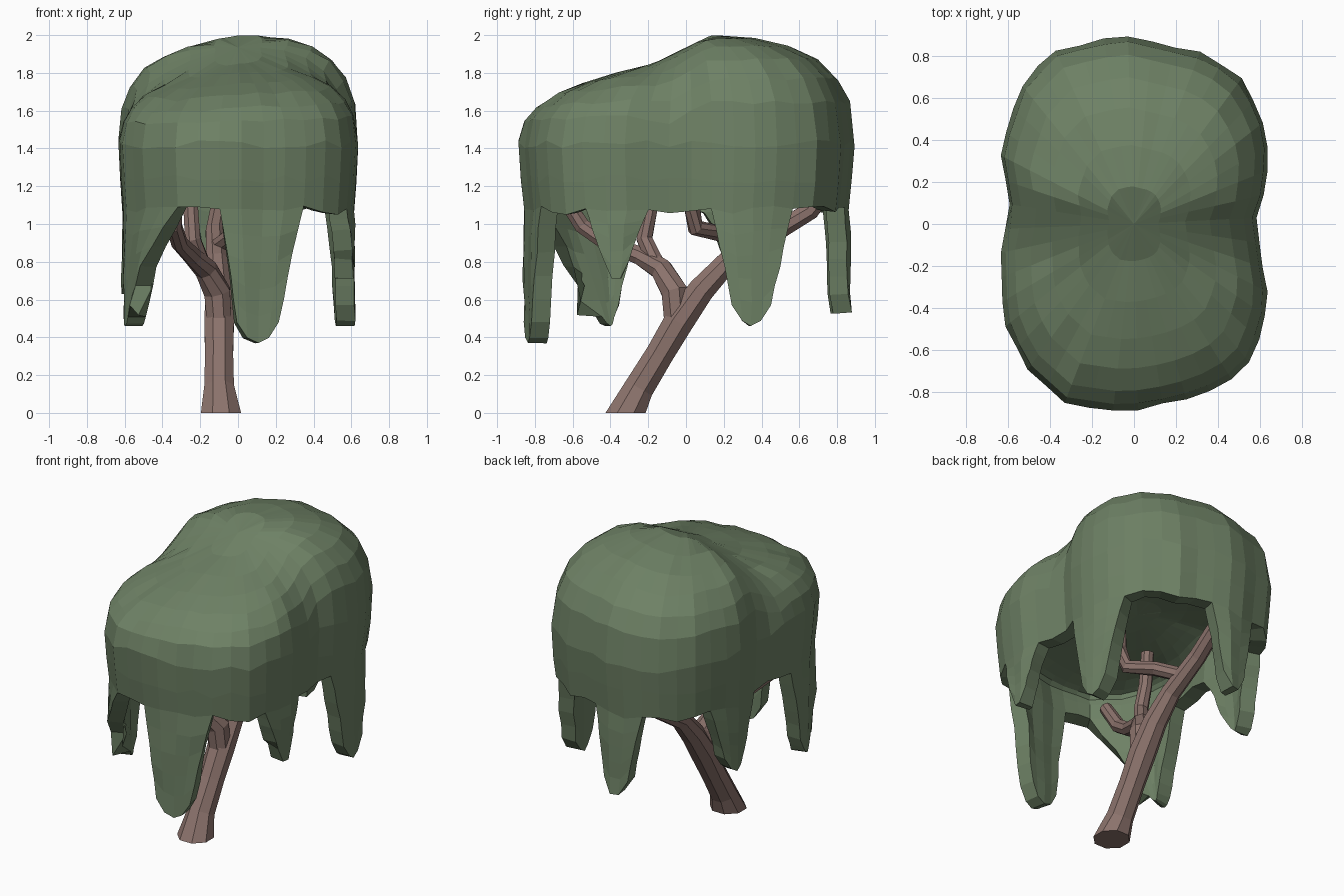
import bpy, bmesh, math, random
from mathutils import Vector

if "Cube" in bpy.data.objects:
    bpy.data.objects.remove(bpy.data.objects["Cube"])

random.seed(4)


def material(name, rgb):
    m = bpy.data.materials.new(name)
    m.diffuse_color = (*rgb, 1)
    m.use_nodes = True
    m.node_tree.nodes["Principled BSDF"].inputs["Base Color"].default_value = m.diffuse_color
    return m


leaf_green = material("leaf_green", (0.155, 0.22, 0.13))
bark_brown = material("bark_brown", (0.26, 0.17, 0.15))


def add_object(name, bm, mat):
    me = bpy.data.meshes.new(name)
    bm.to_mesh(me)
    bm.free()
    me.materials.append(mat)
    ob = bpy.data.objects.new(name, me)
    bpy.context.collection.objects.link(ob)
    return ob


def lerp_table(table, v):
    if v <= table[0][0]:
        return table[0][1]
    for (a, p), (b, q) in zip(table, table[1:]):
        if v <= b:
            return p + (q - p) * (v - a) / (b - a)
    return table[-1][1]


# Plan outline of the crown, counter-clockwise, sampled evenly by length
PLAN = [(0.58, 0.03), (0.63, 0.17), (0.64, 0.37), (0.61, 0.53), (0.51, 0.69), (0.37, 0.80),
        (0.16, 0.85), (-0.05, 0.90), (-0.2, 0.87), (-0.37, 0.83), (-0.53, 0.67), (-0.6, 0.47),
        (-0.64, 0.35), (-0.59, 0.05), (-0.63, -0.12), (-0.62, -0.45), (-0.53, -0.67),
        (-0.33, -0.85), (-0.05, -0.89), (0.2, -0.85), (0.42, -0.77), (0.54, -0.67),
        (0.62, -0.48), (0.635, -0.35), (0.6, -0.12)]
dense = []
for i, p in enumerate(PLAN):
    a, b = Vector(p), Vector(PLAN[(i + 1) % len(PLAN)])
    dense += [a.lerp(b, k / 40) for k in range(40)]
dense.append(dense[0].copy())
M = len(dense) - 1
length = [0.0]
for p, q in zip(dense, dense[1:]):
    length.append(length[-1] + (q - p).length)
TOTAL = length[-1]


def outline(u):
    d = (u % 1.0) * TOTAL
    return dense[next(k for k in range(M) if length[k + 1] >= d)].copy()


def param(x, y):
    i = min(range(M), key=lambda k: (dense[k] - Vector((x, y))).length)
    return length[i] / TOTAL


# Canopy: dome with a low front lobe and a high back lobe, then a short wall
N = 44
RIDGE = [(-0.9, 1.74), (-0.5, 1.79), (-0.2, 1.84), (-0.05, 1.91), (0.13, 2.0), (0.9, 2.0)]
EDGE = 1.42


def dome_z(x, y, s):
    top = lerp_table(RIDGE, y) - 0.06 * min(1, max(0, -x / 0.35))
    z = EDGE + (top - EDGE) * max(0, 1 - s ** 3) ** 0.39
    return z - 0.07 * math.exp(-((y + 0.1) / 0.12) ** 2) * s * s


def jit(a):
    return random.uniform(-a, a)


bm = bmesh.new()
centre = bm.verts.new((0, 0, dome_z(0, 0, 0)))
rings = []
for s in (0.2, 0.42, 0.62, 0.78, 0.9, 0.97):
    ring = []
    for i in range(N):
        p = outline(i / N) * s
        ring.append(bm.verts.new((p.x, p.y, dome_z(p.x, p.y, s) + jit(0.012 * s * s))))
    rings.append(ring)
bulge = [jit(0.01) for i in range(N)]
for z, s in ((EDGE, 1.0), (1.24, 0.985), (1.07, 0.965)):
    ring = []
    for i in range(N):
        p = outline(i / N) * (s + bulge[i])
        ring.append(bm.verts.new((p.x, p.y, z + jit(0.025))))
    rings.append(ring)
for i in range(N):
    j = (i + 1) % N
    bm.faces.new((centre, rings[0][i], rings[0][j]))
    for a, b in zip(rings, rings[1:]):
        bm.faces.new((a[i], b[i], b[j], a[j]))

# Hanging drapes continue the hem downward: start, end, tip in plan, tip height, tip width
DRAPES = [
    ((-0.09, -0.9), (0.36, -0.82), (0.12, -0.9), 0.37, 0.5),
    ((0.64, -0.62), (0.64, -0.18), (0.64, -0.38), 0.70, 0.4),
    ((0.64, 0.13), (0.62, 0.60), (0.64, 0.36), 0.46, 0.45),
    ((0.15, 0.9), (-0.30, 0.88), (-0.08, 0.9), 0.52, 0.5),
    ((-0.64, 0.60), (-0.64, 0.12), (-0.64, 0.34), 0.63, 0.45),
    ((-0.64, -0.20), (-0.34, -0.88), (-0.64, -0.46), 0.46, 0.22),
]
hem = rings[-1]
ROWS = 5
for start, end, tip, tip_z, narrow in DRAPES:
    first, last = round(param(*start) * N), round(param(*end) * N)
    if last <= first:
        last += N
    cols = list(range(first, last + 1))
    mid = (first + last) / 2
    u_tip = param(*tip)
    prev = [hem[c % N] for c in cols]
    tops = prev
    for r in range(1, ROWS + 1):
        t = r / ROWS
        row = []
        for c, top in zip(cols, tops):
            k = (c - mid) / (last - first) * 2
            u_end = u_tip + (c - mid) * narrow / N
            u = c / N + (u_end - c / N) * t ** 0.9
            s = 0.97 + bulge[c % N] * (1 - t) + jit(0.006)
            p = outline(u) * s
            low = tip_z + 0.11 * k * k
            row.append(bm.verts.new((p.x, p.y, top.co.z + (low - top.co.z) * t)))
        for i in range(len(cols) - 1):
            bm.faces.new((prev[i], row[i], row[i + 1], prev[i + 1]))
        prev = row

canopy = add_object("canopy", bm, leaf_green)
shell = canopy.modifiers.new("thickness", "SOLIDIFY")
shell.thickness = 0.1
shell.offset = -1

# Apply the thickness, then flatten the inner layer into a shallow ceiling
count = len(canopy.data.vertices)
graph = bpy.context.evaluated_depsgraph_get()
solid = bpy.data.meshes.new_from_object(canopy.evaluated_get(graph))
canopy.modifiers.clear()
canopy.data = solid
for v in solid.vertices[count:2 * count]:
    if v.co.z > 1.18:
        v.co.z = 1.18 + (v.co.z - 1.18) * 0.3


# Trunk and branches: eight-sided tubes along bent paths (x, y, z, radius)
def tube(name, path, sides=8):
    bm = bmesh.new()
    pts = [Vector(p[:3]) for p in path]
    rings = []
    for i, p in enumerate(pts):
        d = (pts[min(i + 1, len(pts) - 1)] - pts[max(i - 1, 0)]).normalized()
        if p.z == 0:
            d = Vector((0, 0, 1))
        side = Vector((1, 0, 0)) if abs(d.x) < 0.8 else Vector((0, 1, 0))
        side = (side - d * side.dot(d)).normalized()
        other = d.cross(side)
        ring = []
        for k in range(sides):
            a = 2 * math.pi * (k + 0.5) / sides
            ring.append(bm.verts.new(p + (side * math.cos(a) + other * math.sin(a)) * path[i][3]))
        rings.append(ring)
    for a, b in zip(rings, rings[1:]):
        for k in range(sides):
            m = (k + 1) % sides
            bm.faces.new((a[k], a[m], b[m], b[k]))
    bm.faces.new(rings[0][::-1])
    bm.faces.new(rings[-1])
    return add_object(name, bm, bark_brown)


tube("trunk", [(-0.09, -0.32, 0, 0.115), (-0.1, -0.25, 0.13, 0.085), (-0.1, -0.14, 0.31, 0.08),
               (-0.1, -0.04, 0.48, 0.085), (-0.1, 0.08, 0.65, 0.075), (-0.11, 0.22, 0.80, 0.062),
               (-0.12, 0.46, 0.95, 0.055), (-0.1, 0.66, 1.07, 0.05), (-0.08, 0.76, 1.2, 0.045)])
tube("front_fork", [(-0.1, -0.05, 0.48, 0.07), (-0.11, -0.06, 0.64, 0.075), (-0.17, -0.13, 0.76, 0.062),
                    (-0.24, -0.24, 0.83, 0.052), (-0.31, -0.42, 0.9, 0.045),
                    (-0.34, -0.55, 0.99, 0.045), (-0.33, -0.66, 1.16, 0.04)])
tube("upright_branch", [(-0.18, -0.14, 0.75, 0.05), (-0.24, -0.22, 0.92, 0.045),
                        (-0.25, -0.19, 1.08, 0.042), (-0.25, -0.17, 1.3, 0.04)])
tube("side_branch", [(-0.11, 0.32, 0.88, 0.045), (-0.02, 0.18, 0.95, 0.045), (0.1, 0.05, 0.98, 0.045),
                     (0.14, 0.03, 1.1, 0.045), (0.14, 0.03, 1.3, 0.04)])
